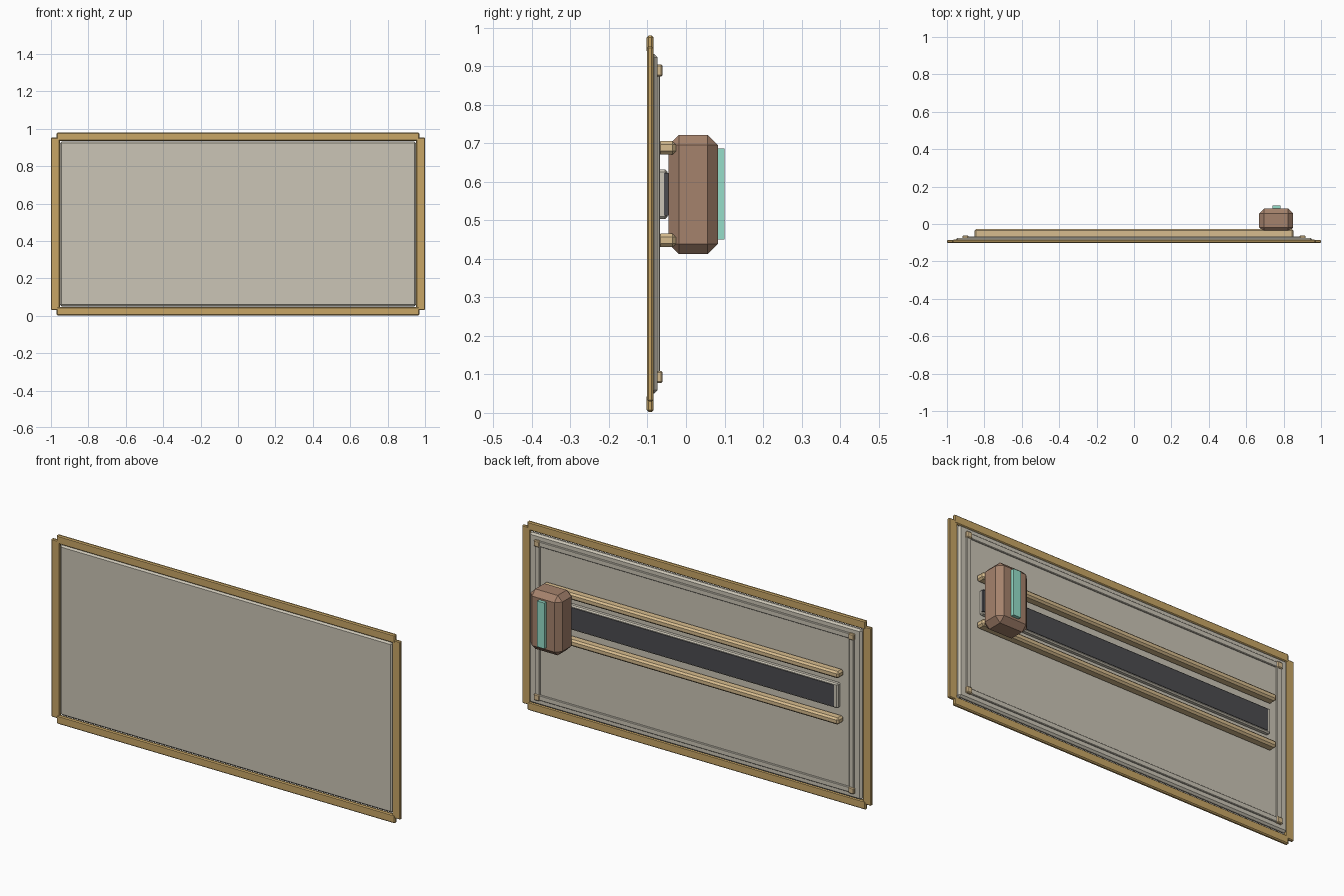
import bpy
import bmesh

cube = bpy.data.objects.get("Cube")
if cube:
    bpy.data.objects.remove(cube, do_unlink=True)


def material(name, r, g, b):
    """Flat material from 0-255 display values."""
    col = [(c / 255 / 12.92) if c < 11 else ((c / 255 + 0.055) / 1.055) ** 2.4
           for c in (r, g, b)] + [1]
    m = bpy.data.materials.new(name)
    m.use_nodes = True
    m.diffuse_color = col
    m.node_tree.nodes["Principled BSDF"].inputs["Base Color"].default_value = col
    return m


sand = material("sand_frame", 200, 166, 102)
stone = material("pale_stone", 203, 197, 182)
cream = material("cream_tan", 215, 188, 142)
charcoal = material("charcoal", 76, 76, 80)
brown = material("warm_brown", 165, 130, 108)
teal = material("teal", 150, 222, 202)


def box(name, x, y, z, mat, bevel=0.0):
    """Chamfered box spanning the given (min, max) ranges."""
    bm = bmesh.new()
    bmesh.ops.create_cube(bm, size=1)
    for v in bm.verts:
        v.co = [(lo + hi) / 2 + c * (hi - lo)
                for c, (lo, hi) in zip(v.co, (x, y, z))]
    if bevel:
        bmesh.ops.bevel(bm, geom=bm.edges[:], offset=bevel, segments=1,
                        affect='EDGES')
    me = bpy.data.meshes.new(name)
    bm.to_mesh(me)
    bm.free()
    me.materials.append(mat)
    ob = bpy.data.objects.new(name, me)
    bpy.context.collection.objects.link(ob)
    return ob


def around(c, half):
    return (c - half, c + half)


MID = 0.491  # centre height of the panel
SIDES = (("left", 1), ("right", -1))
ENDS = (("upper", 1), ("lower", -1))

# Outer frame: side bars stop short of the corners, leaving small notches
for side, s in SIDES:
    box(f"{side}_frame_bar", around(s * 0.976, 0.024), (-0.101, -0.085),
        around(MID, 0.461), sand, 0.004)
for end, e in ENDS:
    box(f"{end}_frame_bar", around(0, 0.97), (-0.102, -0.084),
        around(MID + e * 0.466, 0.0225), sand, 0.005)

# Main panel
box("panel", around(0, 0.952), (-0.1, -0.074), around(MID, 0.441), stone, 0.009)

# Thin perimeter ribs and corner studs on the back of the panel
for side, s in SIDES:
    box(f"{side}_rib", around(s * 0.9, 0.014), (-0.08, -0.067),
        around(MID, 0.4), stone, 0.003)
    for end, e in ENDS:
        box(f"{side}_{end}_stud", around(s * 0.901, 0.016), (-0.078, -0.061),
            around(MID + e * 0.398, 0.016), cream, 0.004)
for end, e in ENDS:
    box(f"{end}_rib", around(0, 0.9), (-0.08, -0.067),
        around(MID + e * 0.398, 0.014), stone, 0.003)

# Two slide rails with a dark track between them
TRACK = 0.568
for end, e in ENDS:
    box(f"{end}_rail", around(0, 0.853), (-0.075, -0.026),
        around(TRACK + e * 0.12, 0.0175), cream, 0.009)
box("track_bed", around(0, 0.835), (-0.075, -0.048),
    around(TRACK, 0.064), stone, 0.006)
box("track_strip", (-0.815, 0.838), (-0.057, -0.045),
    around(TRACK, 0.055), charcoal)

# Carriage with a bright grip
box("carriage", (0.669, 0.851), (-0.045, 0.083), (0.412, 0.722), brown, 0.027)
box("grip", around(0.762, 0.021), (0.07, 0.1), (0.45, 0.687), teal)

# Settle the model on the ground
low = min(v.co.z for o in bpy.data.objects if o.type == 'MESH'
          for v in o.data.vertices)
print("lowest point", low)
